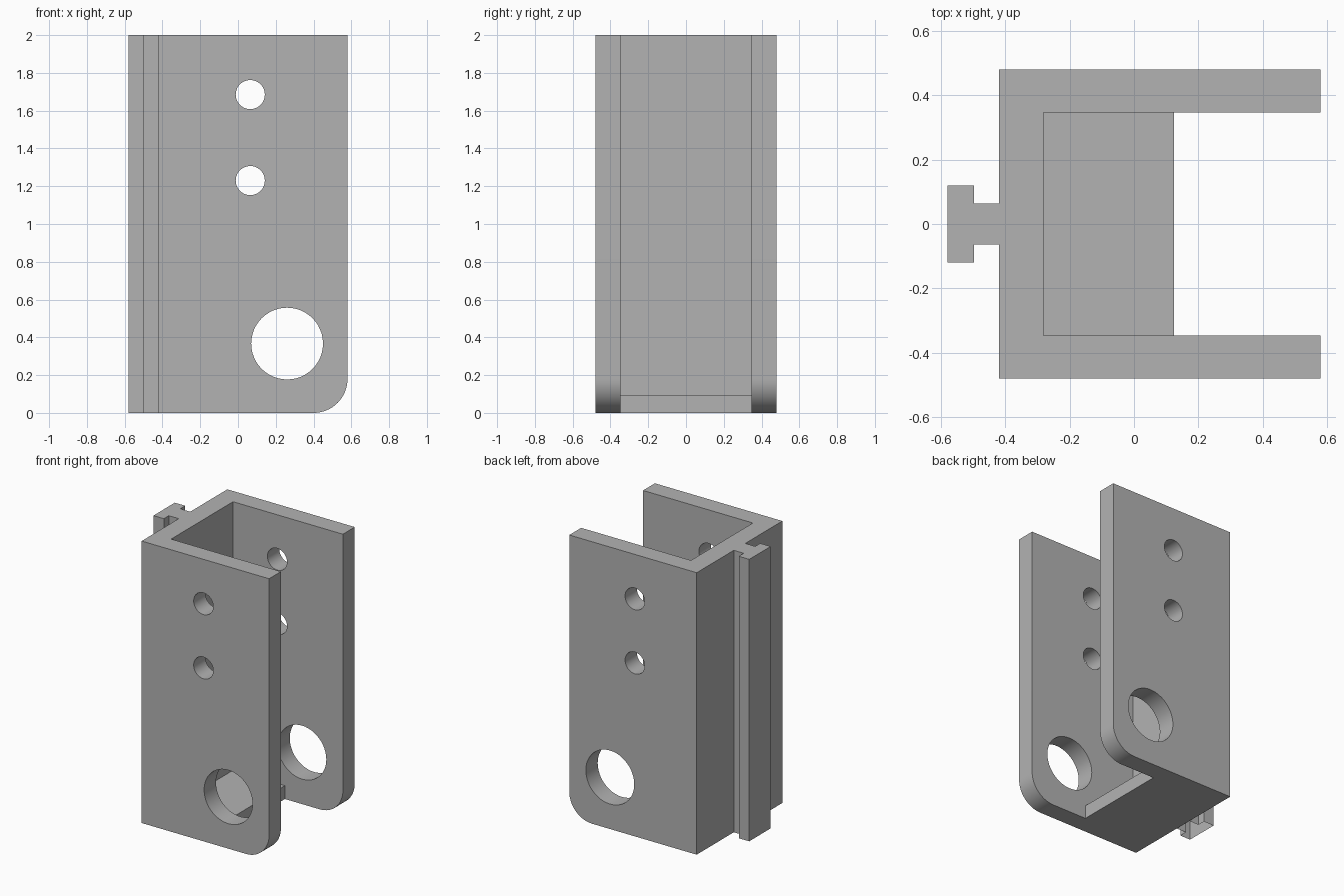
import bpy
import bmesh
from math import radians
from mathutils import Matrix

HEIGHT = 2.0
OUT_Y, IN_Y = 0.48, 0.347
BACK_X, INNER_X, TIP_X = -0.42, -0.282, 0.58

cube = bpy.data.objects.get("Cube")
if cube:
    bpy.data.objects.remove(cube, do_unlink=True)

grey = bpy.data.materials.new("plain grey")
grey.use_nodes = True
colour = (0.45, 0.45, 0.45, 1)
grey.diffuse_color = colour
grey.node_tree.nodes["Principled BSDF"].inputs["Base Color"].default_value = colour


def make_object(name, bm):
    bmesh.ops.recalc_face_normals(bm, faces=bm.faces)
    mesh = bpy.data.meshes.new(name)
    bm.to_mesh(mesh)
    bm.free()
    mesh.materials.append(grey)
    obj = bpy.data.objects.new(name, mesh)
    bpy.context.collection.objects.link(obj)
    return obj


def extrude_section(half, height):
    """Mirror half of an (x, y) section across y = 0 and extrude it upward."""
    points = half + [(x, -y) for x, y in reversed(half)]
    bm = bmesh.new()
    face = bm.faces.new([bm.verts.new((x, y, 0)) for x, y in points])
    result = bmesh.ops.extrude_face_region(bm, geom=[face], use_keep_orig=True)
    top = [v for v in result["geom"] if isinstance(v, bmesh.types.BMVert)]
    bmesh.ops.translate(bm, verts=top, vec=(0, 0, height))
    bmesh.ops.recalc_face_normals(bm, faces=bm.faces)
    return bm


# U-shaped channel with rounded lower tips
bm = extrude_section([(BACK_X, OUT_Y), (TIP_X, OUT_Y), (TIP_X, IN_Y), (INNER_X, IN_Y)], HEIGHT)
tips = [e for e in bm.edges
        if all(v.co.z < 0.01 and v.co.x > TIP_X - 0.01 for v in e.verts)]
bmesh.ops.bevel(bm, geom=tips, offset=0.18, segments=16, profile=0.5, affect='EDGES')
channel = make_object("channel", bm)

# Round holes through both side walls
for name, x, z, radius in (("upper_pin", 0.065, 1.685, 0.077),
                           ("lower_pin", 0.065, 1.23, 0.077),
                           ("axle", 0.26, 0.367, 0.19)):
    bm = bmesh.new()
    bmesh.ops.create_cone(bm, cap_ends=True, segments=48, radius1=radius, radius2=radius, depth=2,
                          matrix=Matrix.Translation((x, 0, z)) @ Matrix.Rotation(radians(90), 4, 'X'))
    cutter = make_object(name + "_cutter", bm)
    cutter.hide_render = True
    mod = channel.modifiers.new(name + "_hole", 'BOOLEAN')
    mod.operation = 'DIFFERENCE'
    mod.solver = 'EXACT'
    mod.object = cutter
    bpy.context.view_layer.objects.active = channel
    bpy.ops.object.modifier_apply(modifier=mod.name)
    bpy.data.objects.remove(cutter, do_unlink=True)

bpy.ops.object.select_all(action='DESELECT')
channel.select_set(True)
bpy.context.view_layer.objects.active = channel
bpy.ops.object.shade_smooth_by_angle(angle=radians(30))

# Short floor plate between the walls
make_object("floor_plate", extrude_section([(INNER_X, IN_Y), (0.125, IN_Y)], 0.095))

# T-shaped mounting rail on the back, open underneath and where it meets the channel
bm = extrude_section([(BACK_X, 0.064), (-0.498, 0.064), (-0.498, 0.12), (-0.58, 0.12)], HEIGHT)
hidden = [f for f in bm.faces
          if all(v.co.z < 0.01 for v in f.verts)
          or all(v.co.x > BACK_X - 0.01 for v in f.verts)]
bmesh.ops.delete(bm, geom=hidden, context='FACES')
make_object("mounting_rail", bm)
